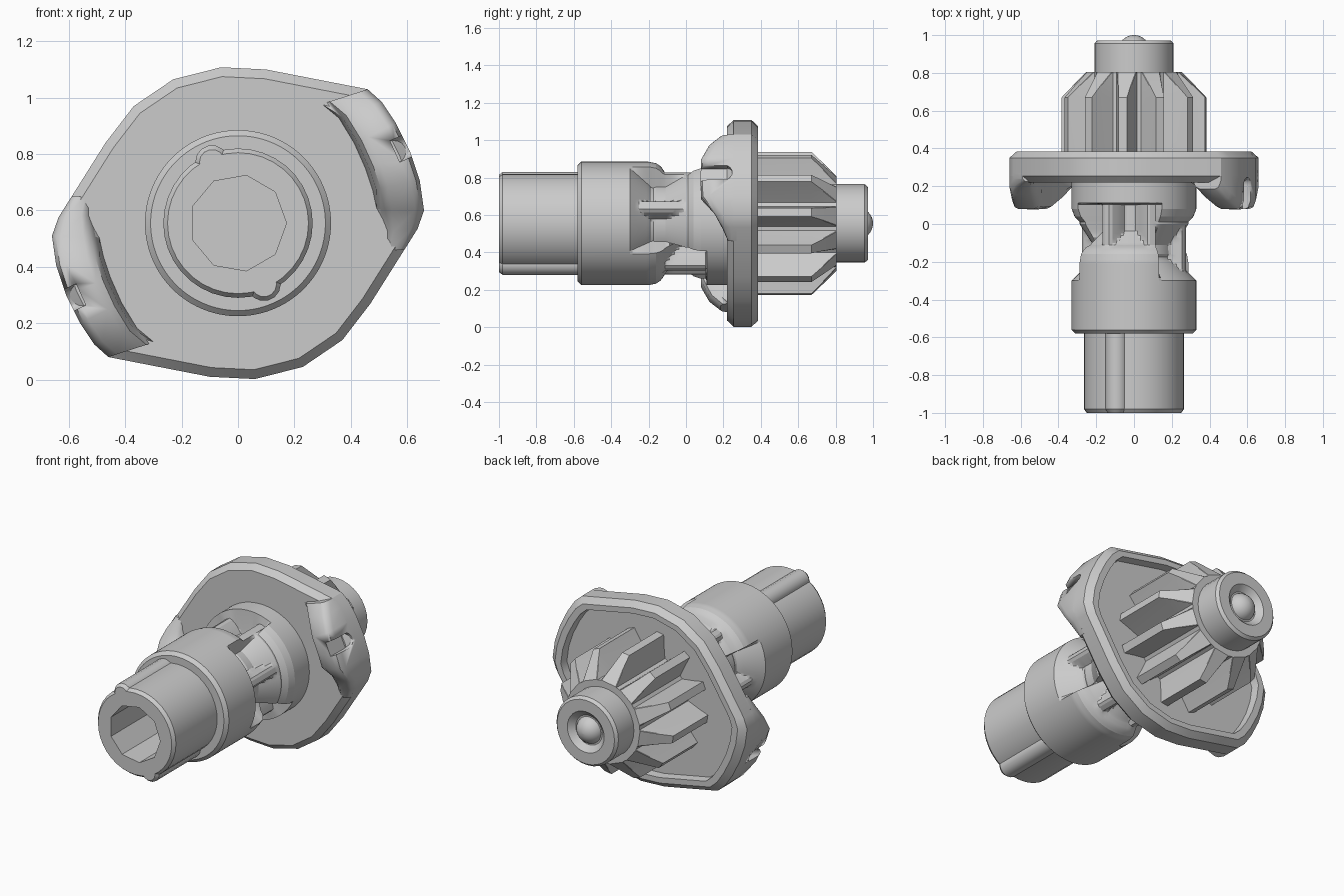
import bpy, bmesh
from math import sin, cos, radians, pi

old = bpy.data.objects.get("Cube")
if old:
    bpy.data.objects.remove(old, do_unlink=True)

AXIS_Z = 0.555


def polar(r, deg, y):
    a = radians(deg)
    return (r * cos(a), y, AXIS_Z + r * sin(a))


def loft(name, rings, angle=30):
    """Skin a list of equal-length closed rings and cap both ends."""
    bm = bmesh.new()
    loops = [[bm.verts.new(p) for p in ring] for ring in rings]
    n = len(loops[0])
    for a, b in zip(loops, loops[1:]):
        for i in range(n):
            j = (i + 1) % n
            bm.faces.new((a[i], a[j], b[j], b[i]))
    bm.faces.new(loops[0])
    bm.faces.new(loops[-1])
    bmesh.ops.recalc_face_normals(bm, faces=bm.faces)
    mesh = bpy.data.meshes.new(name)
    bm.to_mesh(mesh)
    bm.free()
    ob = bpy.data.objects.new(name, mesh)
    bpy.context.collection.objects.link(ob)
    bpy.ops.object.select_all(action='DESELECT')
    ob.select_set(True)
    bpy.context.view_layer.objects.active = ob
    bpy.ops.object.shade_smooth_by_angle(angle=radians(angle))
    return ob


def turned(name, profile, sides=24, centre=(0, 0)):
    """Lathe (radius, y) pairs about the long axis, optionally offset."""
    return loft(name, [[(x + centre[0], y, z + centre[1]) for x, y, z in
                        (polar(r, 360 * i / sides, y) for i in range(sides))]
                       for r, y in profile])


def cut(target, cutter):
    cutter.hide_render = True
    cutter.hide_set(True)
    mod = target.modifiers.new("cut", 'BOOLEAN')
    mod.operation = 'DIFFERENCE'
    mod.solver = 'EXACT'
    mod.object = cutter


def interp(table, y):
    for (y0, r0), (y1, r1) in zip(table, table[1:]):
        if y <= y1:
            return r0 + (r1 - r0) * (y - y0) / (y1 - y0)
    return table[-1][1]


# Front sleeve with a nine-sided bore
def bore_radius(deg):
    return 0.172 * cos(pi / 9) / cos(radians(deg % 40 - 20))


steps = range(0, 360, 10)
sleeve = [[polar(r, a, y) for a in steps]
          for r, y in ((0.265, -0.56), (0.265, -0.98), (0.25, -1))]
sleeve += [[polar(bore_radius(a), a, y) for a in steps] for y in (-1, -0.57)]
loft("front_sleeve", sleeve)

# Two key ridges along the sleeve
for side, deg in (("upper", 113), ("lower", 293)):
    x, _, z = polar(0.235, deg, 0)
    turned(side + "_key_ridge", [(0.045, -1), (0.06, -0.98), (0.06, -0.56)],
           14, (x, z - AXIS_Z))

# Collar and neck, with two pairs of staggered ribbed pockets
BODY = [(-0.58, 0.31), (-0.56, 0.33), (-0.2, 0.33), (-0.16, 0.322),
        (-0.11, 0.288), (0.01, 0.288), (0.04, 0.315), (0.08, 0.33), (0.24, 0.33)]
# Start and end angle, start and end y, end wall slopes, rib angles
POCKETS = [(-27, 65, -0.30, 0.0, 1.0, 0.65, (19,)),
           (65, 153, -0.13, 0.11, 1.1, 20, (70, 121))]
FLOOR, RIB_TOP = 0.185, 0.285


def body_radius(deg, y):
    outer = interp(BODY, y)
    t = (deg + 27) % 180 - 27
    for t0, t1, y0, y1, slope0, slope1, ribs in POCKETS:
        if t0 < t < t1 and y0 < y < y1:
            near = min(abs(t - rib) for rib in ribs)
            rise = max(0, min(1, (16 - near) / 11))
            floor = FLOOR + (RIB_TOP - FLOOR) * rise
            walls = max(outer - slope0 * (y - y0), outer - slope1 * (y1 - y))
            return min(outer, max(floor, walls))
    return outer


rows = [y for y, _ in BODY] + [-0.3 + 0.0125 * i for i in range(33)] + [0.104, 0.111]
rows = sorted(set(round(y, 3) for y in rows))
loft("clutch_body", [[polar(body_radius(3 * i + 0.5, y), 3 * i + 0.5, y)
                      for i in range(120)] for y in rows], 20)

# Mounting flange: half outline, repeated by a half turn, hollow at the back
HALF = [(-0.66, -0.045), (-0.637, 0.02), (-0.47, 0.285), (-0.37, 0.415),
        (-0.23, 0.51), (-0.06, 0.553), (0.10, 0.545), (0.46, 0.475),
        (0.51, 0.43), (0.56, 0.355), (0.61, 0.255), (0.645, 0.15)]
outline = HALF + [(-x, -z) for x, z in HALF]
SECTION = [(0.87, 0.335), (0.88, 0.385), (0.94, 0.385), (1, 0.35),
           (1, 0.255), (0.94, 0.22)]
loft("flange", [[(x * s, y, AXIS_Z + z * s) for x, z in outline]
                for s, y in SECTION])

# Raised wavy lugs on the flange, each with an open slot in its outer edge
OUTER = HALF[7:] + [(0.66, 0.045), (0.637, -0.02), (0.59, -0.095)]
INNER = [(0.305, 0.425), (0.365, 0.375), (0.42, 0.285), (0.46, 0.195),
         (0.485, 0.12), (0.5, 0.05), (0.52, -0.03), (0.52, -0.095)]
HEIGHT = [0.185, 0.125, 0.08, 0.078, 0.08, 0.155, 0.195, 0.225]
# Share of the way inwards, fixed y or none, y added to the crest
SHAPE = [(0, 0.27, 0), (0, 0, 0.045), (0.08, 0, 0.01), (0.2, 0, 0),
         (0.7, 0, 0), (0.87, 0, 0.012), (0.97, 0, 0.05), (1.05, 0.222, 0), (1.05, 0.27, 0)]
for name, s in (("left", 1), ("right", -1)):
    sections = []
    for (ox, oz), (ix, iz), h in zip(OUTER, INNER, HEIGHT):
        ring = []
        for f, fixed, rise in SHAPE:
            y = fixed or min(h + rise, 0.24)
            ring.append((s * (ox + (ix - ox) * f), y,
                         AXIS_Z + s * (oz + (iz - oz) * f)))
        sections.append(ring)
    lug = loft(name + "_lug", sections, 40)
    slot = []
    for r in (0.612, 0.75):
        ring = []
        for i in range(16):
            a = 2 * pi * i / 16
            y = 0.205 + 0.042 * sin(a) if sin(a) > 0 else 0.03
            x, _, z = polar(s * r, 24.5, 0)
            w = 0.043 * cos(a)
            ring.append((x - w * sin(radians(24.5)), y, z + w * cos(radians(24.5))))
        slot.append(ring)
    cut(lug, loft(name + "_slot_cutter", slot))

# Toothed pinion with a conical end
TEETH, PHASE, ROOT = 12, 9, 0.25


def gear_ring(tip, tip_half, flank, flank_half, y):
    ring = []
    for k in range(TEETH):
        mid = PHASE + 360 * k / TEETH
        half = [(ROOT, 12.5), (flank, flank_half), (tip, tip_half)]
        ring += [polar(r, mid - a, y) for r, a in half]
        ring += [polar(r, mid + a, y) for r, a in reversed(half)]
    return ring


loft("pinion", [gear_ring(0.385, 3.5, 0.32, 6.5, 0.25),
                gear_ring(0.385, 3.5, 0.32, 6.5, 0.67),
                gear_ring(0.322, 6, 0.318, 6.6, 0.735),
                gear_ring(0.252, 11, 0.251, 11.8, 0.805)], 20)

# End boss with a dished face and a ball
turned("end_boss", [(0.21, 0.78), (0.21, 0.955), (0.195, 0.972),
                    (0.125, 0.972), (0.09, 0.94)], 32)
turned("end_ball", [(0.085 * cos(radians(a)), 0.915 + 0.085 * sin(radians(a)))
                    for a in range(-10, 90, 11)], 24)
